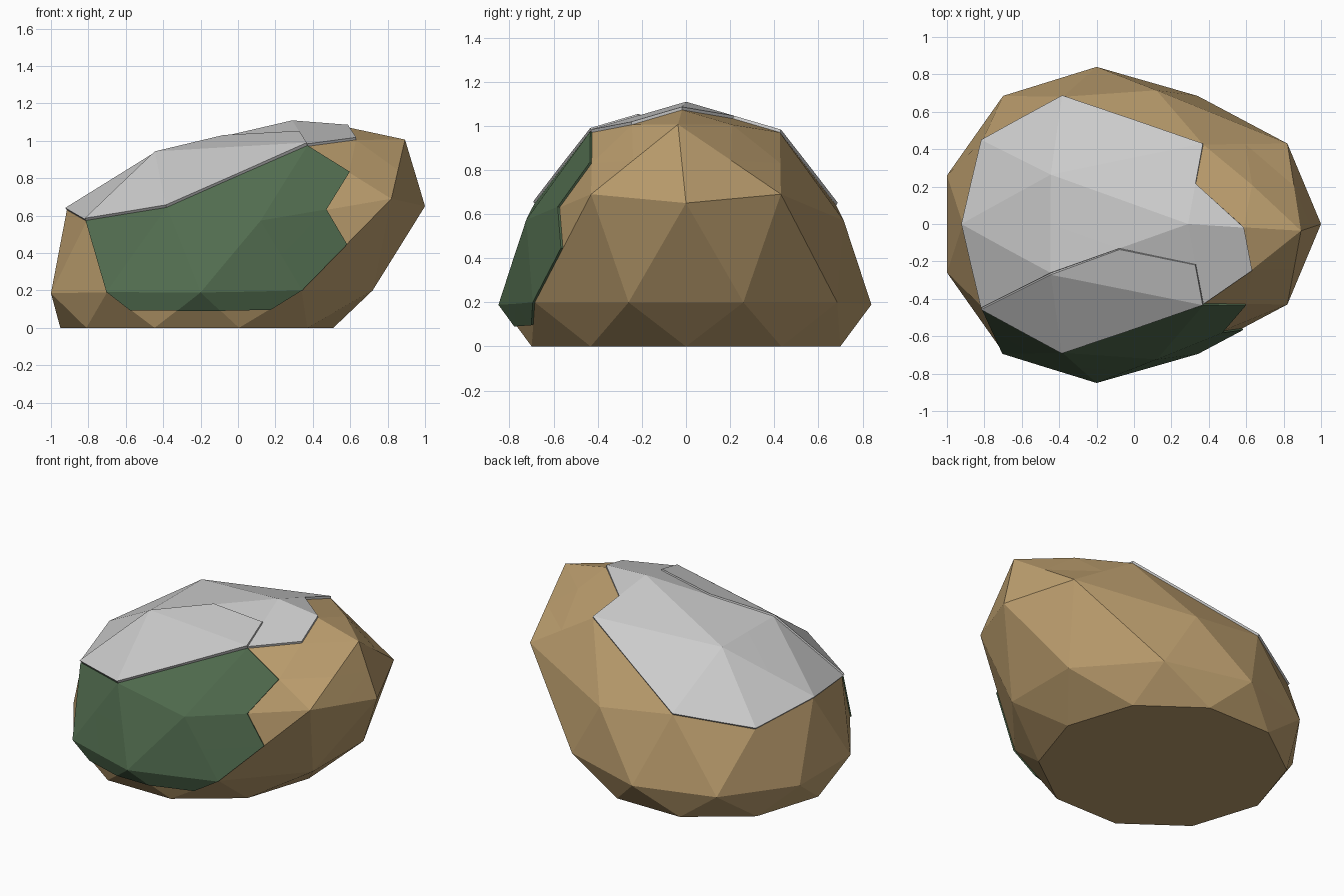
import bpy, bmesh, math
from mathutils import Vector

if "Cube" in bpy.data.objects:
    bpy.data.objects.remove(bpy.data.objects["Cube"])


def material(name, rgb):
    m = bpy.data.materials.new(name)
    m.diffuse_color = (*rgb, 1)
    m.use_nodes = True
    m.node_tree.nodes["Principled BSDF"].inputs["Base Color"].default_value = m.diffuse_color
    return m


def add_object(name, bm, mat=None):
    mesh = bpy.data.meshes.new(name)
    bm.to_mesh(mesh)
    ob = bpy.data.objects.new(name, mesh)
    bpy.context.collection.objects.link(ob)
    if mat:
        mesh.materials.append(mat)
    return ob


def inside(u, v, poly):
    hit = False
    for (ax, ay), (bx, by) in zip(poly, poly[1:] + poly[:1]):
        if (ay > v) != (by > v) and u < ax + (v - ay) * (bx - ax) / (by - ay):
            hit = not hit
    return hit


# Rock: leaning faceted boulder, half the points mirrored in y
mirrored = [(-1, .26, .185), (-.70, .685, .19), (-.20, .84, .19),
            (.34, .685, .2), (.72, .26, .2),
            (-.81, .445, .57), (-.38, .68, .64), (.12, .715, .57),
            (.82, .43, .69), (-.44, .26, .925), (.37, .425, .97)]
middle = [(-.915, 0, .63), (1, 0, .65), (.87, -.035, .98), (.29, 0, 1.095)]
points = middle + [(x, s * y, z) for x, y, z in mirrored for s in (1, -1)]
points += [(-.22 + .73 * math.cos(math.radians(a)),
            .735 * math.sin(math.radians(a)), 0) for a in range(0, 360, 36)]

rock = bmesh.new()
for p in points:
    rock.verts.new(p)
hull = bmesh.ops.convex_hull(rock, input=rock.verts)
bmesh.ops.delete(rock, geom=[v for v in hull["geom_interior"]
                             if isinstance(v, bmesh.types.BMVert)], context='VERTS')
bmesh.ops.triangulate(rock, faces=rock.faces)
corners = set(rock.verts)
bmesh.ops.subdivide_edges(rock, edges=rock.edges, cuts=1, use_grid_fill=True)
bmesh.ops.recalc_face_normals(rock, faces=rock.faces)
rock.normal_update()

# Slightly rounded nose
for v in [v for v in rock.verts if v not in corners]:
    x, y, z = v.co
    if x > .55 and abs(y) < .3 and z > .7:
        v.co += v.normal * (.035 if z > .95 else .015)
rock.normal_update()
add_object("rock", rock, material("stone", (.50, .34, .155)))


# Thin patches: rock facets inside an outline, thickened outward
def patch(name, outline, axis, thickness, mat=None):
    bm = rock.copy()
    drop = []
    for f in bm.faces:
        c = f.calc_center_median()
        if axis == 'FRONT':
            keep = c.y < -.2 and f.normal.y < 0 and inside(c.x, c.z, outline)
        else:
            keep = f.normal.z > 0 and inside(c.x, c.y, outline)
        if not keep:
            drop.append(f)
    bmesh.ops.delete(bm, geom=drop, context='FACES')
    ob = add_object(name, bm, mat)
    mod = ob.modifiers.new("thickness", 'SOLIDIFY')
    mod.thickness = thickness
    mod.offset = 1
    bm.free()


patch("moss_patch",
      [(-.81, .57), (-.38, .64), (.37, .97), (.595, .83), (.47, .63), (.58, .445),
       (.34, .2), (.17, .1), (-.57, .1), (-.7, .19)],
      'FRONT', .01, material("moss", (.085, .155, .08)))
patch("snow_cap",
      [(-.915, 0), (-.81, .445), (-.38, .68), (.37, .425), (.33, .21), (.62, 0),
       (.66, -.22), (.37, -.425), (.33, -.21), (-.075, -.13), (-.44, -.26),
       (-.81, -.445)],
      'TOP', .014)
patch("snow_front_layer",
      [(-.81, -.445), (-.44, -.26), (-.075, -.13), (.33, -.21), (.37, -.425),
       (-.38, -.68)],
      'TOP', .022)
